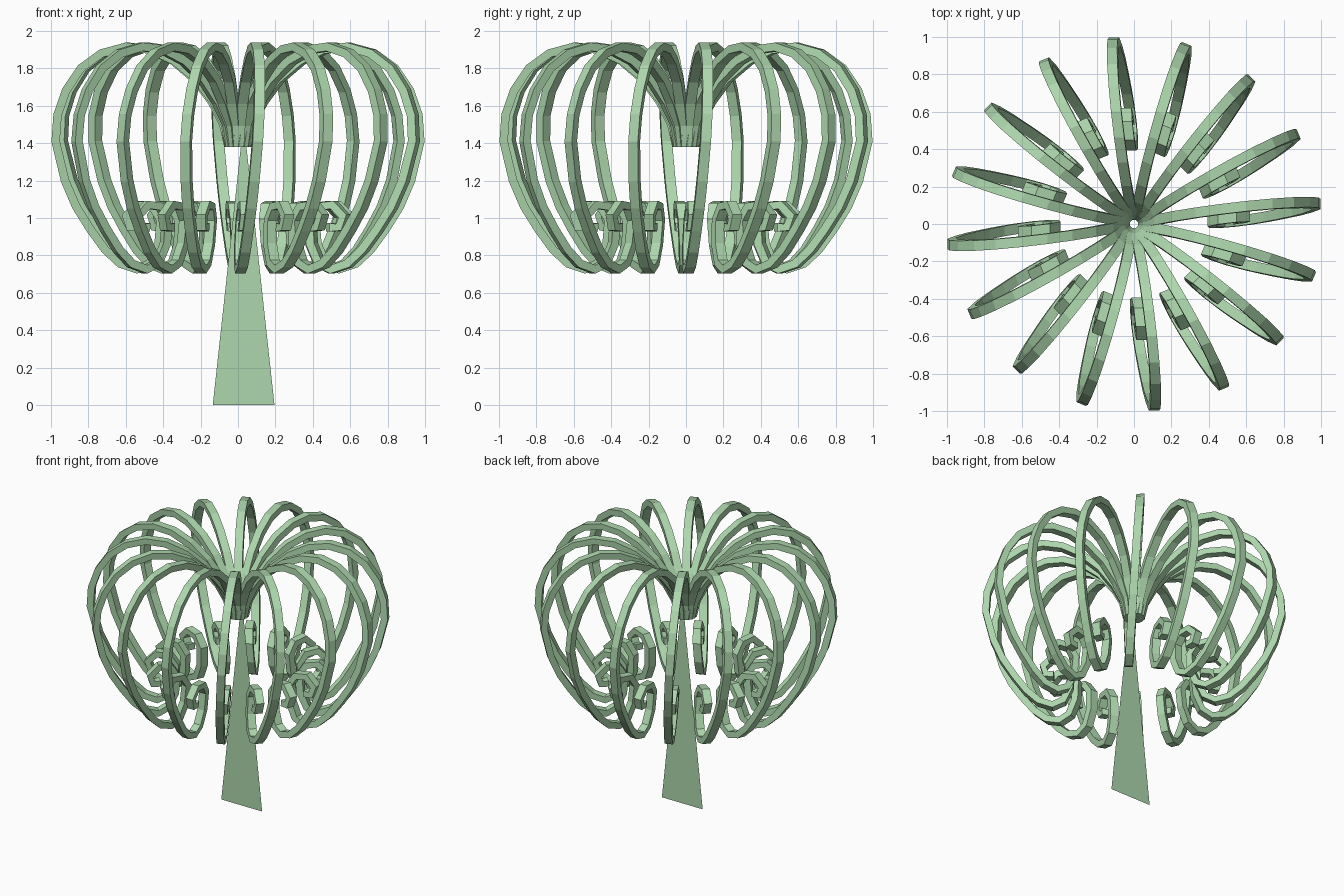
import bpy, bmesh, math
from mathutils import Vector

if "Cube" in bpy.data.objects:
    bpy.data.objects.remove(bpy.data.objects["Cube"])

green = bpy.data.materials.new("leaf_green")
green.diffuse_color = (0.42, 0.68, 0.42, 1)
green.use_nodes = True
green.node_tree.nodes["Principled BSDF"].inputs["Base Color"].default_value = green.diffuse_color

# centreline of one curling frond: (distance from axis, height)
PATH = [(.045, 1.38), (.07, 1.50), (.13, 1.62), (.22, 1.74), (.34, 1.84),
        (.47, 1.90), (.60, 1.915), (.73, 1.88), (.84, 1.80), (.92, 1.68),
        (.965, 1.55), (.975, 1.41), (.925, 1.20), (.865, 1.06), (.79, .94), (.71, .83),
        (.63, .755), (.54, .725), (.47, .76), (.425, .86), (.415, .99),
        (.46, 1.06), (.54, 1.07), (.60, 1.01), (.58, .95), (.53, .95)]
WIDTH, THICK, COUNT = 0.055, 0.045, 16


def lateral(r, z):
    # the frond lies in a slightly tilted plane
    return 0.11 * r + 0.062 * (z - 1.38) - 0.005


def frond_mesh():
    bm = bmesh.new()
    pts = [Vector(p) for p in PATH]
    rings = []
    for i, p in enumerate(pts):
        t = (pts[min(i + 1, len(pts) - 1)] - pts[max(i - 1, 0)]).normalized()
        if i == 0:
            t = Vector((0, 1))
        n = Vector((-t.y, t.x))
        ring = []
        for u, v in ((-1, -1), (1, -1), (1, 1), (-1, 1)):
            q = p + n * (u * THICK / 2)
            ring.append(bm.verts.new((q.x, lateral(*q) + v * WIDTH / 2, q.y)))
        rings.append(ring)
    for a, b in zip(rings, rings[1:]):
        for k in range(4):
            bm.faces.new((a[k], a[(k + 1) % 4], b[(k + 1) % 4], b[k]))
    bm.faces.new(rings[0])
    bm.faces.new(rings[-1])
    bmesh.ops.recalc_face_normals(bm, faces=bm.faces)
    me = bpy.data.meshes.new("frond")
    bm.to_mesh(me)
    bm.free()
    me.materials.append(green)
    return me


def add(name, mesh):
    ob = bpy.data.objects.new(name, mesh)
    bpy.context.collection.objects.link(ob)
    return ob


# crown of fronds
frond = frond_mesh()
for i in range(COUNT):
    add(f"frond_{i + 1}", frond).rotation_euler.z = i * math.tau / COUNT

# flat tapering stem
stem = bpy.data.meshes.new("stem")
stem.from_pydata([(-.135, 0, 0), (.195, 0, 0), (.045, 0, 1.38), (.015, 0, 1.38)],
                 [], [(0, 1, 2, 3)])
stem.materials.append(green)
add("stem", stem)
